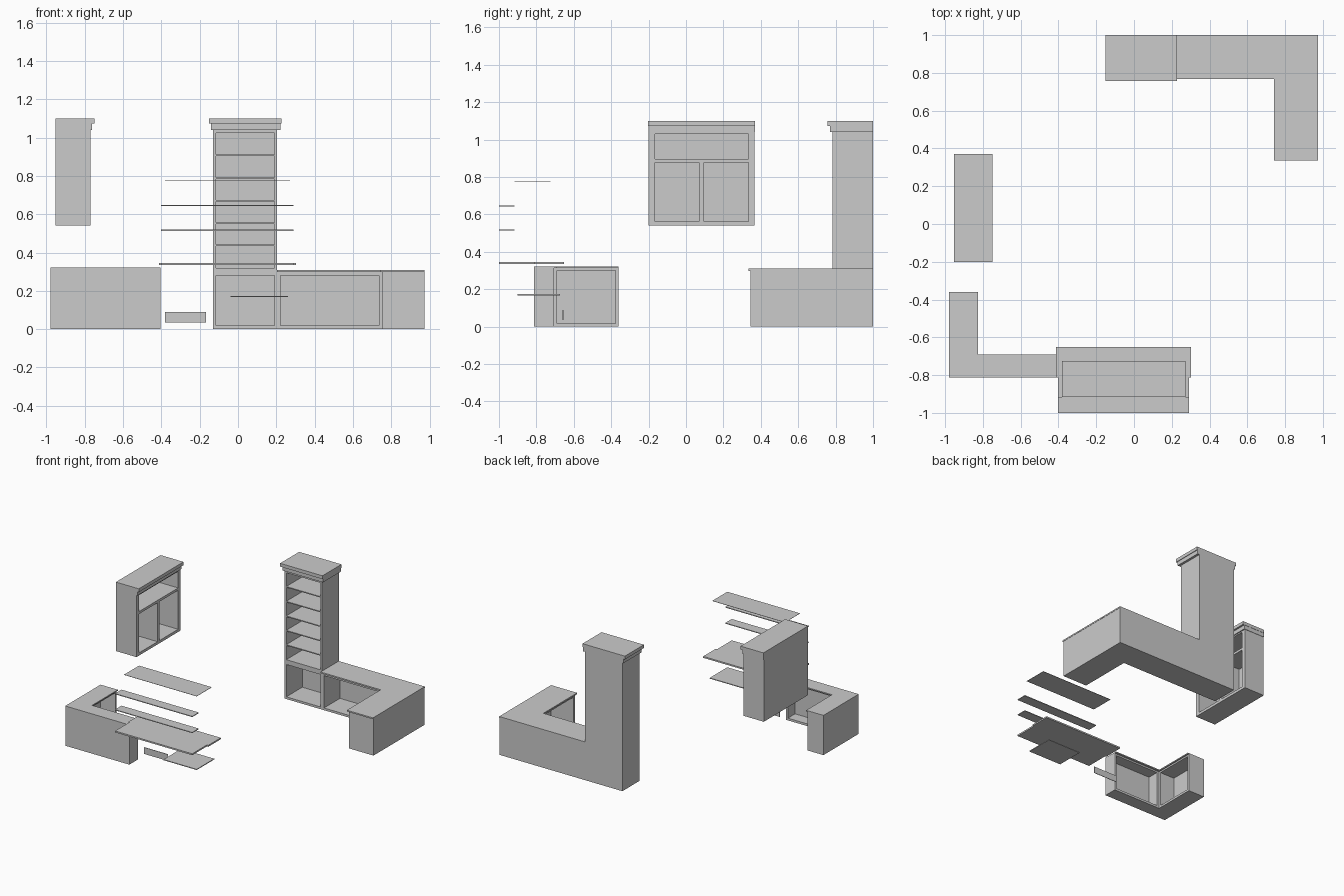
import bpy, bmesh


def add_prism(bm, outline, z0, z1):
    low = [bm.verts.new((x, y, z0)) for x, y in outline]
    high = [bm.verts.new((x, y, z1)) for x, y in outline]
    n = len(outline)
    bm.faces.new(low[::-1])
    bm.faces.new(high)
    for i in range(n):
        j = (i + 1) % n
        bm.faces.new((low[i], low[j], high[j], high[i]))


def rect(x0, x1, y0, y1):
    return [(x0, y0), (x1, y0), (x1, y1), (x0, y1)]


def make(name, prisms):
    bm = bmesh.new()
    for outline, z0, z1 in prisms:
        add_prism(bm, outline, z0, z1)
    bmesh.ops.recalc_face_normals(bm, faces=bm.faces)
    mesh = bpy.data.meshes.new(name)
    bm.to_mesh(mesh)
    bm.free()
    ob = bpy.data.objects.new(name, mesh)
    bpy.context.collection.objects.link(ob)
    return ob


def box(name, x0, x1, y0, y1, z0, z1):
    return make(name, [(rect(x0, x1, y0, y1), z0, z1)])


def carve(ob, pockets):
    """Cut open compartments, each (x0, x1, y0, y1, z0, z1)."""
    cutter = make("cutter", [(rect(*p[:4]), p[4], p[5]) for p in pockets])
    mod = ob.modifiers.new("compartments", 'BOOLEAN')
    mod.operation = 'DIFFERENCE'
    mod.solver = 'EXACT'
    mod.object = cutter
    bpy.context.view_layer.objects.active = ob
    bpy.ops.object.modifier_apply(modifier=mod.name)
    bpy.data.objects.remove(cutter)


# Tall bookcase with a base cupboard, shelves and stepped crown
tower = box("bookcase", -0.13, 0.203, 0.783, 1.0, 0, 1.04)
levels = [0.315, 0.437, 0.553, 0.67, 0.788, 0.908, 1.027]
pockets = [(-0.115, 0.19, 0.7, 0.987, 0.018, 0.28)]
pockets += [(-0.115, 0.19, 0.7, 0.987, a + 0.004, b - 0.004)
            for a, b in zip(levels, levels[1:])]
carve(tower, pockets)
box("bookcase_crown_lower", -0.14, 0.222, 0.77, 1.0, 1.04, 1.073)
box("bookcase_crown_upper", -0.152, 0.227, 0.757, 1.0, 1.073, 1.10)

# L-shaped low cabinet beside the bookcase
low = make("low_cabinet", [([(0.203, 0.783), (0.755, 0.783), (0.755, 0.345),
                             (0.973, 0.345), (0.973, 1.0), (0.203, 1.0)], 0, 0.299)])
carve(low, [(0.223, 0.735, 0.7, 0.987, 0.018, 0.28),
            (0.7, 0.96, 0.36, 0.765, 0.018, 0.28)])
make("low_cabinet_top", [([(0.203, 0.768), (0.741, 0.768), (0.741, 0.335),
                           (0.975, 0.335), (0.975, 1.0), (0.203, 1.0)], 0.299, 0.31)])

# Wall cabinet with three compartments facing +x
wall = box("wall_cabinet", -0.953, -0.77, -0.2, 0.365, 0.54, 1.04)
carve(wall, [(-0.94, -0.7, -0.165, 0.333, 0.897, 1.03),
             (-0.94, -0.7, -0.165, 0.07, 0.562, 0.877),
             (-0.94, -0.7, 0.097, 0.333, 0.562, 0.877)])
box("wall_cabinet_crown_lower", -0.953, -0.762, -0.2, 0.368, 1.04, 1.073)
box("wall_cabinet_crown_upper", -0.953, -0.748, -0.202, 0.37, 1.073, 1.10)

# L-shaped corner cabinet, open on its inner sides
corner = make("corner_cabinet", [([(-0.98, -0.812), (-0.405, -0.812), (-0.405, -0.705),
                                   (-0.835, -0.705), (-0.835, -0.36), (-0.98, -0.36)],
                                  0, 0.313)])
carve(corner, [(-0.815, -0.42, -0.797, -0.6, 0.018, 0.30),
               (-0.966, -0.7, -0.69, -0.378, 0.018, 0.30)])
make("corner_cabinet_top", [([(-0.98, -0.812), (-0.405, -0.812), (-0.405, -0.69),
                              (-0.825, -0.69), (-0.825, -0.36), (-0.98, -0.36)],
                             0.313, 0.322)])

# Desk top, narrower at its rear edge
make("desk_top", [([(-0.402, -1), (0.29, -1), (0.29, -0.812), (0.302, -0.812),
                    (0.302, -0.652), (-0.412, -0.652), (-0.412, -0.812),
                    (-0.402, -0.812)], 0.334, 0.346)])

# Two narrow shelves over the desk
for i, z in enumerate((0.515, 0.645)):
    box(f"desk_shelf_{i + 1}", -0.402, 0.29, -1, -0.917, z - 0.002, z + 0.004)

# Thin hanging panel, keyboard tray and drawer front
box("upper_panel", -0.38, 0.272, -0.917, -0.725, 0.774, 0.776)
box("keyboard_tray", -0.038, 0.26, -0.9, -0.675, 0.168, 0.174)
box("drawer_front", -0.38, -0.167, -0.66, -0.656, 0.036, 0.089)
